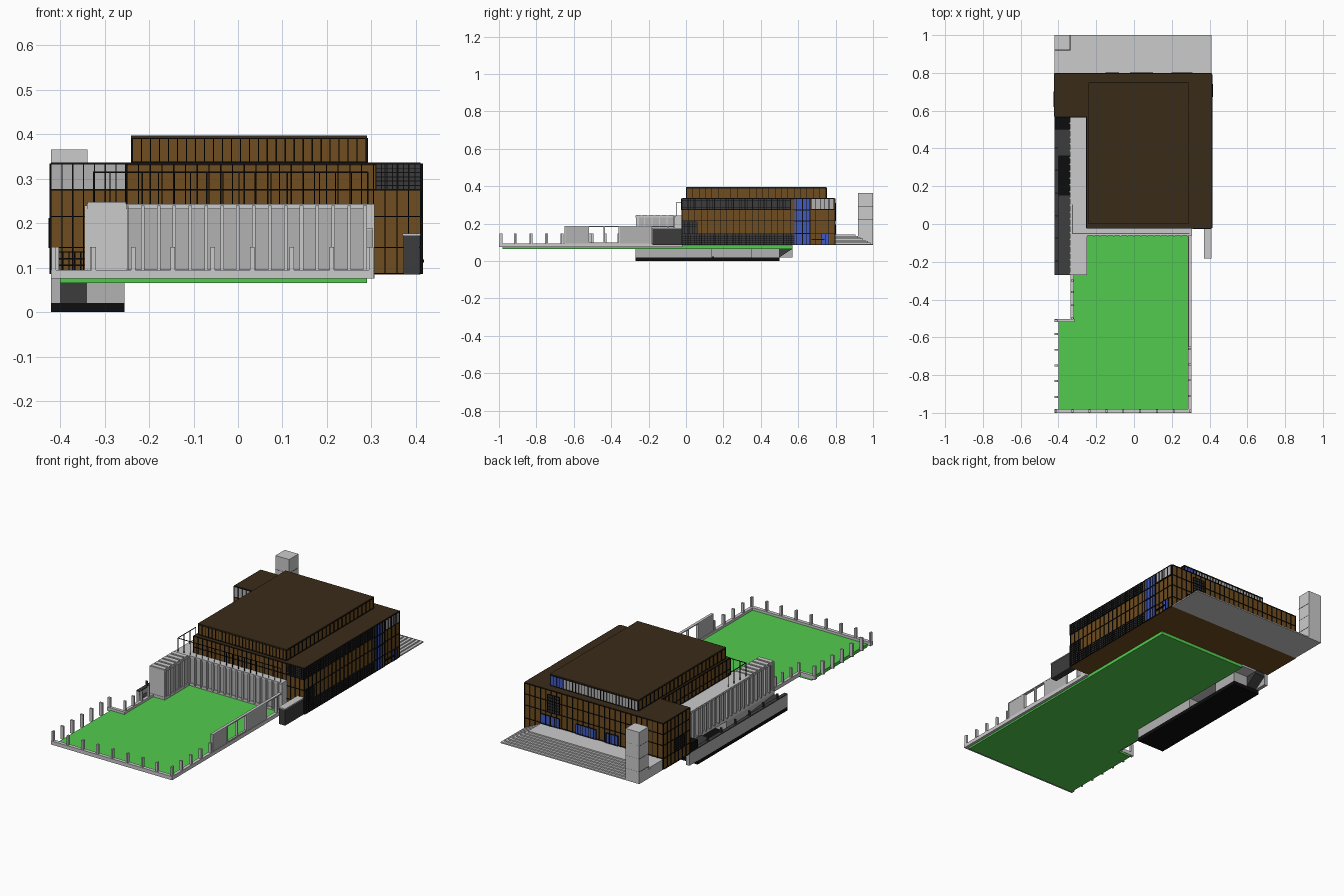
import bpy, bmesh

if "Cube" in bpy.data.objects:
    bpy.data.objects.remove(bpy.data.objects["Cube"])

def mat(name, r, g, b):
    m = bpy.data.materials.new(name)
    m.diffuse_color = (r, g, b, 1)
    m.use_nodes = True
    m.node_tree.nodes["Principled BSDF"].inputs["Base Color"].default_value = m.diffuse_color
    return m

BROWN = mat("timber", .16, .074, .014)
ROOF = mat("dark_roof", .042, .024, .009)
GREEN = mat("grass", .085, .6, .075)
BLACK = mat("black", .004, .004, .004)
DARK = mat("dark_grey", .045, .045, .045)
LIGHT = mat("light_grey", .45, .45, .45)
BLUE = mat("blue_glass", .05, .1, .55)

def finish(name, bm, m):
    me = bpy.data.meshes.new(name)
    bm.to_mesh(me)
    bm.free()
    if m:
        me.materials.append(m)
    ob = bpy.data.objects.new(name, me)
    bpy.context.collection.objects.link(ob)
    return ob

def boxes(name, items, m=None):
    """One object from many (x0, x1, y0, y1, z0, z1) boxes."""
    bm = bmesh.new()
    for x0, x1, y0, y1, z0, z1 in items:
        for v in bmesh.ops.create_cube(bm, size=1)["verts"]:
            v.co.x = (x0 + x1) / 2 + v.co.x * (x1 - x0)
            v.co.y = (y0 + y1) / 2 + v.co.y * (y1 - y0)
            v.co.z = (z0 + z1) / 2 + v.co.z * (z1 - z0)
    return finish(name, bm, m)

def prism(name, pts, axis, a, b, m=None):
    """Extrude a profile along x (pts are y,z) or z (pts are x,y)."""
    bm = bmesh.new()
    vs = [bm.verts.new((a, p, q) if axis == "x" else (p, q, a)) for p, q in pts]
    f = bm.faces.new(vs)
    top = bmesh.ops.extrude_face_region(bm, geom=[f])["geom"]
    d = (b - a, 0, 0) if axis == "x" else (0, 0, b - a)
    bmesh.ops.translate(bm, vec=d, verts=[e for e in top if isinstance(e, bmesh.types.BMVert)])
    bmesh.ops.recalc_face_normals(bm, faces=bm.faces)
    return finish(name, bm, m)

def on_wall(side, p, u0, u1, z0, z1, d):
    """Box lying on a wall plane, standing d proud of it."""
    s = {"front": -1, "left": -1, "back": 1, "right": 1}[side]
    a, b = sorted((p, p + s * d))
    return (u0, u1, a, b, z0, z1) if side in ("front", "back") else (a, b, u0, u1, z0, z1)

def grid(name, side, p, u0, u1, zs, n, w=.0025, d=.004, m=BLACK):
    """Mullion grid: n bays and horizontal bars at heights zs."""
    it = [on_wall(side, p, u - w / 2, u + w / 2, zs[0], zs[-1], d)
          for u in (u0 + (u1 - u0) * i / n for i in range(n + 1))]
    it += [on_wall(side, p, u0, u1, z - w / 2, z + w / 2, d) for z in zs]
    boxes(name, it, m)

def panel(name, side, p, u0, u1, z0, z1, m, n=0, rows=1):
    boxes(name, [on_wall(side, p, u0, u1, z0, z1, .003)], m)
    if n:
        grid(name + "_bars", side, p, u0, u1,
             [z0 + (z1 - z0) * i / rows for i in range(rows + 1)], n, .002, .006)

# lawn
prism("lawn", [(-.4, -.98), (.29, -.98), (.29, .57), (-.25, .57), (-.25, -.27),
               (-.32, -.27), (-.32, -.505), (-.4, -.505)], "z", .065, .082, GREEN)

# main building volume, rear wing, roofs, penthouse
L = [(-.25, -.02), (.41, -.02), (.41, .795), (-.42, .795), (-.42, .57), (-.25, .57)]
prism("building_body", L, "z", .085, .33, BROWN)
prism("main_roof", L, "z", .33, .336, ROOF)
boxes("penthouse", [(-.237, .288, .003, .747, .336, .39)], BROWN)
boxes("penthouse_roof", [(-.24, .29, 0, .75, .39, .397)], ROOF)

# facade mullions
Z = [.087, .145, .215, .275, .333]
grid("front_mullions", "front", -.02, -.25, .41, Z, 25)
grid("right_mullions", "right", .41, -.02, .795, Z, 24)
grid("back_mullions", "back", .795, -.42, .41, Z, 26)
grid("wing_front_mullions", "front", .57, -.42, -.25, Z, 7)
grid("wing_left_mullions", "left", -.42, .57, .795, Z, 7)
grid("inner_left_mullions", "left", -.25, -.02, .57, [.245, .275, .333], 18)
for side, p, a, b, n in (("front", .003, -.237, .288, 26), ("right", .288, .003, .747, 22),
                         ("left", -.237, .003, .747, 22)):
    grid("penthouse_%s_mullions" % side, side, p, a, b, [.337, .39], n)

# louvres and glazing
panel("front_louvre", "front", -.02, .31, .41, .275, .333, DARK, 8, 6)
panel("right_upper_louvre", "right", .41, -.02, .56, .277, .333, DARK, 40, 5)
panel("right_lower_louvre", "right", .41, -.02, .58, .087, .145, DARK, 40, 5)
panel("right_mid_louvre", "right", .41, -.02, .06, .145, .21, DARK, 6, 5)
panel("right_tall_glass", "right", .41, .58, .665, .087, .333, BLUE, 4, 4)
panel("right_door_glass", "right", .41, .725, .77, .087, .145, BLUE, 2)
panel("right_light_band", "right", .41, .67, .79, .277, .333, LIGHT, 5)
panel("wing_light_band", "front", .57, -.42, -.25, .275, .333, LIGHT, 7)
panel("penthouse_back_band", "back", .747, -.237, .21, .337, .39, LIGHT, 24)
panel("penthouse_back_glass", "back", .747, .21, .288, .337, .39, BLUE, 4)
panel("back_louvre", "back", .795, .2, .27, .215, .31, DARK, 5, 6)
for i, (a, b) in enumerate(((.2, .31), (-.02, .1), (-.15, -.08))):
    panel("back_door_%d" % i, "back", .795, a, b, .14, .195, BLUE, 4)
panel("wing_left_louvre", "left", -.42, .62, .7, .145, .21, DARK, 5, 5)

# rear plaza stairs descending to the back and right
n = 8
boxes("plaza_steps", [(-.42, .41 - i * .014, .795, 1 - i * .0135, .085 if i == 0 else .085 + i * .007,
                       .092 + i * .007) for i in range(n)])
boxes("plaza_tower", [(-.42, -.338, .92, 1, .085, .365)])
boxes("tower_joints", [(-.421, -.337, .919, 1.0, z, z + .001) for z in (.15, .22, .29)], DARK)

# podium hall wrapping front and left, with terrace on top
hall = [(-.335, -.265), (-.255, -.265), (-.255, -.055), (.3, -.055), (.3, -.02),
        (-.25, -.02), (-.25, .57), (-.335, .57)]
prism("hall_walls", hall, "z", .085, .235, LIGHT)
slab = [(-.34, -.27), (-.25, -.27), (-.25, -.06), (.307, -.06), (.307, -.02),
        (-.25, -.02), (-.25, .57), (-.34, .57)]
prism("hall_top_slab", slab, "z", .232, .243)
prism("hall_base", slab, "z", .075, .096)
boxes("front_corner_wall", [(-.338, -.252, -.268, -.25, .09, .235),
                            (.287, .307, -.062, -.02, .09, .235)])
boxes("front_fins", [(-.25 + i * .0357 - .004, -.25 + i * .0357 + .004, -.066, -.05, .09, .24)
                     for i in range(16)])
boxes("left_fins", [(-.345, -.33, y - .004, y + .004, .09, .24)
                    for y in (-.262 + i * .0361 for i in range(24))])
boxes("side_fins", [(-.258, -.248, y - .003, y + .003, .09, .24)
                    for y in (-.262 + i * .04 for i in range(6))])
boxes("roof_slats", [(-.338, -.252, y, y + .025, .243, .247)
                     for y in (-.268 + i * .035 for i in range(6))])

# terrace railing
rail = [(-.325 + i * .0362, -.3225 + i * .0362, -.052, -.049, .24, .315) for i in range(18)]
rail += [(-.325, .292, -.052, -.049, z, z + .003) for z in (.313,)]
rail += [(-.326, -.323, -.05 + i * .05, -.047 + i * .05, .24, .315) for i in range(4)]
rail += [(-.326, -.323, -.05, .103, .313, .316)]
boxes("terrace_railing", rail, BLACK)

# basement and ramp on the left
boxes("basement_slab", [(-.42, -.255, -.27, .5, 0, .02)], BLACK)
boxes("basement_walls", [(-.42, -.4, -.27, .57, .02, .085), (-.34, -.255, -.27, .14, .02, .075),
                         (-.34, -.255, .35, .5, .02, .075)], LIGHT)
boxes("basement_wall_cap", [(-.42, -.4, -.27, .57, .085, .09)], DARK)
prism("ramp_down", [(-.27, .02), (.15, .02), (.15, .024), (-.27, .066)], "x", -.4, -.34, DARK)
prism("ramp_cover", [(.36, .02), (.5, .02), (.57, .066), (.57, .085), (.36, .085)], "x", -.4, -.34, DARK)
grid("ramp_grille", "front", .57, -.42, -.34, [.09, .105, .12, .135], 6, .003, .07)
boxes("ramp_lamps", [(-.415, -.405, y, y + .008, .09, .115)
                     for y in (-.2 + i * .12 for i in range(6))], DARK)

# kerbs round the lawn
boxes("kerbs", [(-.42, .305, -1, -.98, .075, .095), (.287, .305, -.98, -.06, .075, .095),
                (-.42, -.315, -.52, -.503, .075, .095), (-.335, -.318, -.51, -.27, .075, .095)])
# short fence posts
posts = [(x - .005, x + .005, -.998, -.982) for x in (-.414 + i * .0892 for i in range(9))]
posts += [(.289, .304, y - .005, y + .005) for y in (-.91 + i * .083 for i in range(4))]
posts += [(-.42, -.402, y - .005, y + .005) for y in (-.915 + i * .083 for i in range(5))]
posts += [(-.333, -.32, y - .005, y + .005) for y in (-.5, -.43, -.36, -.3)]
posts += [(-.42, -.405, -.518, -.505)]
boxes("fence_posts", [p + (.075, .146) for p in posts])

# tall boundary wall on the right of the lawn
boxes("right_wall_panels", [(.29, .303, -.65, -.525, .08, .185), (.29, .303, -.355, -.19, .08, .185),
                            (.29, .303, -.525, -.355, .08, .1)], LIGHT)
boxes("right_wall_rail", [(.289, .304, -.65, -.06, .183, .188)]
      + [(.289, .304, y, y + .006, .09, .186) for y in (-.65, -.525, -.44, -.36, -.19, -.1)])

# dark side entrance screen
boxes("side_screen", [(.372, .408, -.18, -.02, .085, .172)], DARK)
boxes("side_screen_cap", [(.37, .41, -.183, -.02, .172, .177)])
boxes("side_handle", [(.41, .418, .67, .74, .112, .118)], BLACK)
